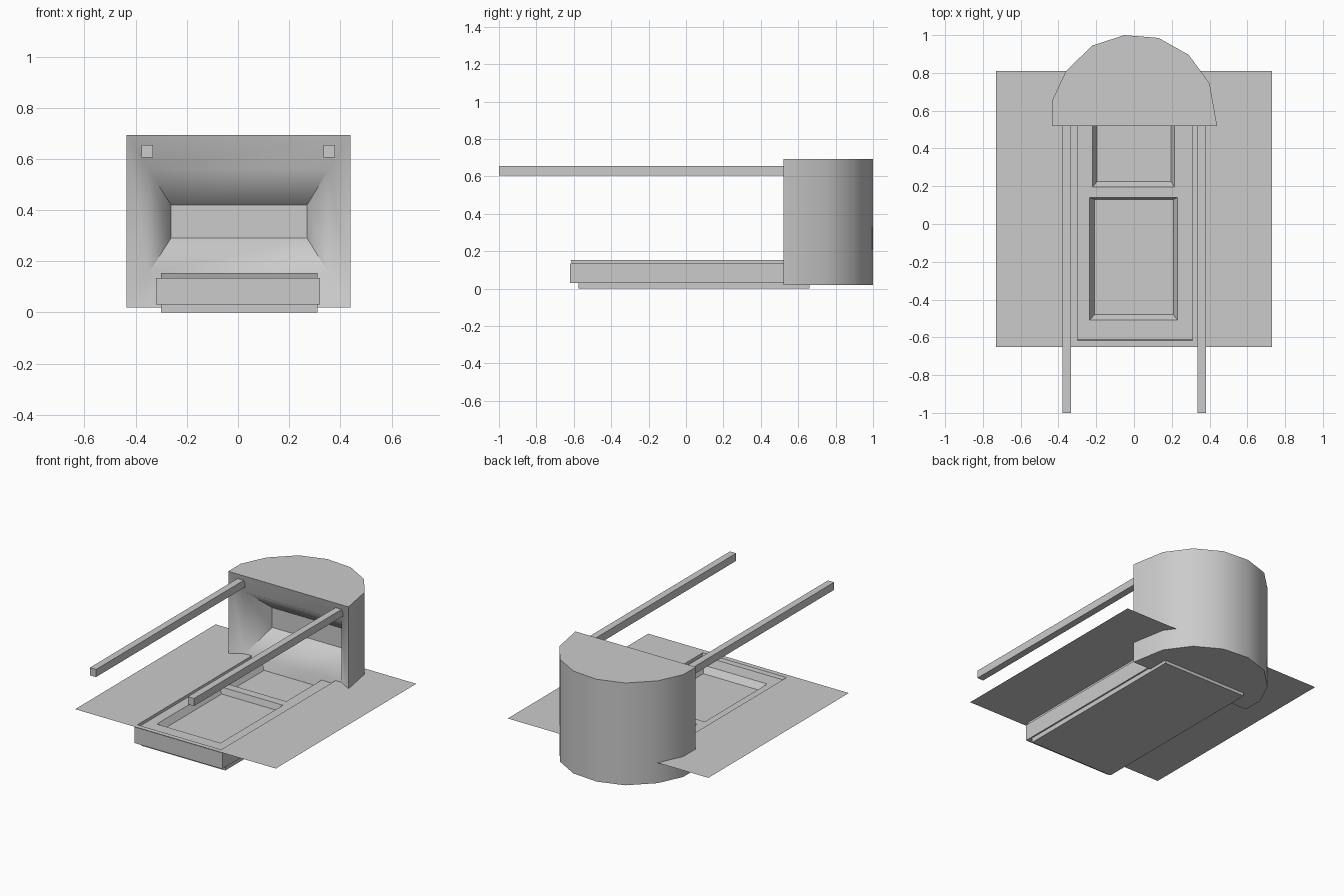
import bpy
import bmesh

cube = bpy.data.objects.get("Cube")
if cube:
    bpy.data.objects.remove(cube, do_unlink=True)

grey = bpy.data.materials.new("plain_grey")
grey.use_nodes = True
grey.diffuse_color = (0.6, 0.6, 0.6, 1)
grey.node_tree.nodes["Principled BSDF"].inputs["Base Color"].default_value = (0.6, 0.6, 0.6, 1)


def finish(name, bm, recalc=True):
    if recalc:
        bmesh.ops.recalc_face_normals(bm, faces=bm.faces)
    mesh = bpy.data.meshes.new(name)
    bm.to_mesh(mesh)
    bm.free()
    mesh.materials.append(grey)
    obj = bpy.data.objects.new(name, mesh)
    bpy.context.collection.objects.link(obj)
    return obj


def bridge(bm, a, b):
    for i in range(len(a)):
        j = (i + 1) % len(a)
        bm.faces.new((a[i], a[j], b[j], b[i]))


def loft(name, rects, capped=True):
    """Join level rectangles given as (x0, x1, y0, y1, z)."""
    bm = bmesh.new()
    rings = [[bm.verts.new(p) for p in ((x0, y0, z), (x1, y0, z), (x1, y1, z), (x0, y1, z))]
             for x0, x1, y0, y1, z in rects]
    for a, b in zip(rings, rings[1:]):
        bridge(bm, a, b)
    if capped:
        bm.faces.new(rings[0])
        bm.faces.new(rings[-1])
    return finish(name, bm, capped)


def box(name, x0, x1, y0, y1, z0, z1):
    return loft(name, [(x0, x1, y0, y1, z0), (x0, x1, y0, y1, z1)])


# Thin ground sheet with a shallow slot sunk into it
loft("ground_sheet", [(-0.73, 0.73, -0.65, 0.81, 0.154),
                      (-0.30, 0.31, -0.617, 0.66, 0.154),
                      (-0.30, 0.31, -0.61, 0.66, 0.134)], capped=False)

# Tray below the sheet, with two tapered recesses
tray = box("tray", -0.32, 0.32, -0.62, 0.68, 0.03, 0.135)
for x0, x1, y0, y1 in ((-0.235, 0.23, -0.51, 0.14), (-0.22, 0.215, 0.195, 0.6)):
    cutter = loft("recess_cutter", [(x0 + 0.025, x1 - 0.02, y0 + 0.03, y1 - 0.01, 0.095),
                                    (x0, x1, y0, y1, 0.136)])
    cutter.hide_render = True
    mod = tray.modifiers.new("recess", "BOOLEAN")
    mod.operation = "DIFFERENCE"
    mod.solver = "EXACT"
    mod.object = cutter
    bpy.context.view_layer.objects.active = tray
    bpy.ops.object.modifier_apply(modifier=mod.name)
    bpy.data.objects.remove(cutter, do_unlink=True)
box("tray_base", -0.30, 0.31, -0.575, 0.66, 0, 0.03)

# Two long rails reaching forward from the hood
box("right_rail", -0.378, -0.333, -1, 0.55, 0.605, 0.655)
box("left_rail", 0.335, 0.38, -1, 0.55, 0.605, 0.655)

# Rounded hood with a funnel-shaped opening
outline = [(-0.435, 0.52), (-0.435, 0.65), (-0.36, 0.81), (-0.22, 0.945), (-0.05, 1.0),
           (0.13, 0.985), (0.29, 0.895), (0.40, 0.745), (0.44, 0.52)]
bm = bmesh.new()
low = [bm.verts.new((x, y, 0.02)) for x, y in outline]
high = [bm.verts.new((x, y, 0.693)) for x, y in outline]
bm.faces.new(low)
bm.faces.new(high)
for i in range(len(outline) - 1):
    bm.faces.new((low[i], low[i + 1], high[i + 1], high[i]))
ring = [low[0], low[-1], high[-1], high[0]]
for x0, x1, z0, z1, y in ((-0.35, 0.355, 0.153, 0.56, 0.57), (-0.262, 0.27, 0.29, 0.42, 0.73)):
    inner = [bm.verts.new(p) for p in ((x0, y, z0), (x1, y, z0), (x1, y, z1), (x0, y, z1))]
    bridge(bm, ring, inner)
    ring = inner
bm.faces.new(ring)
hood = finish("hood", bm)
bpy.ops.object.select_all(action="DESELECT")
hood.select_set(True)
bpy.context.view_layer.objects.active = hood
bpy.ops.object.shade_smooth_by_angle(angle=0.65)
